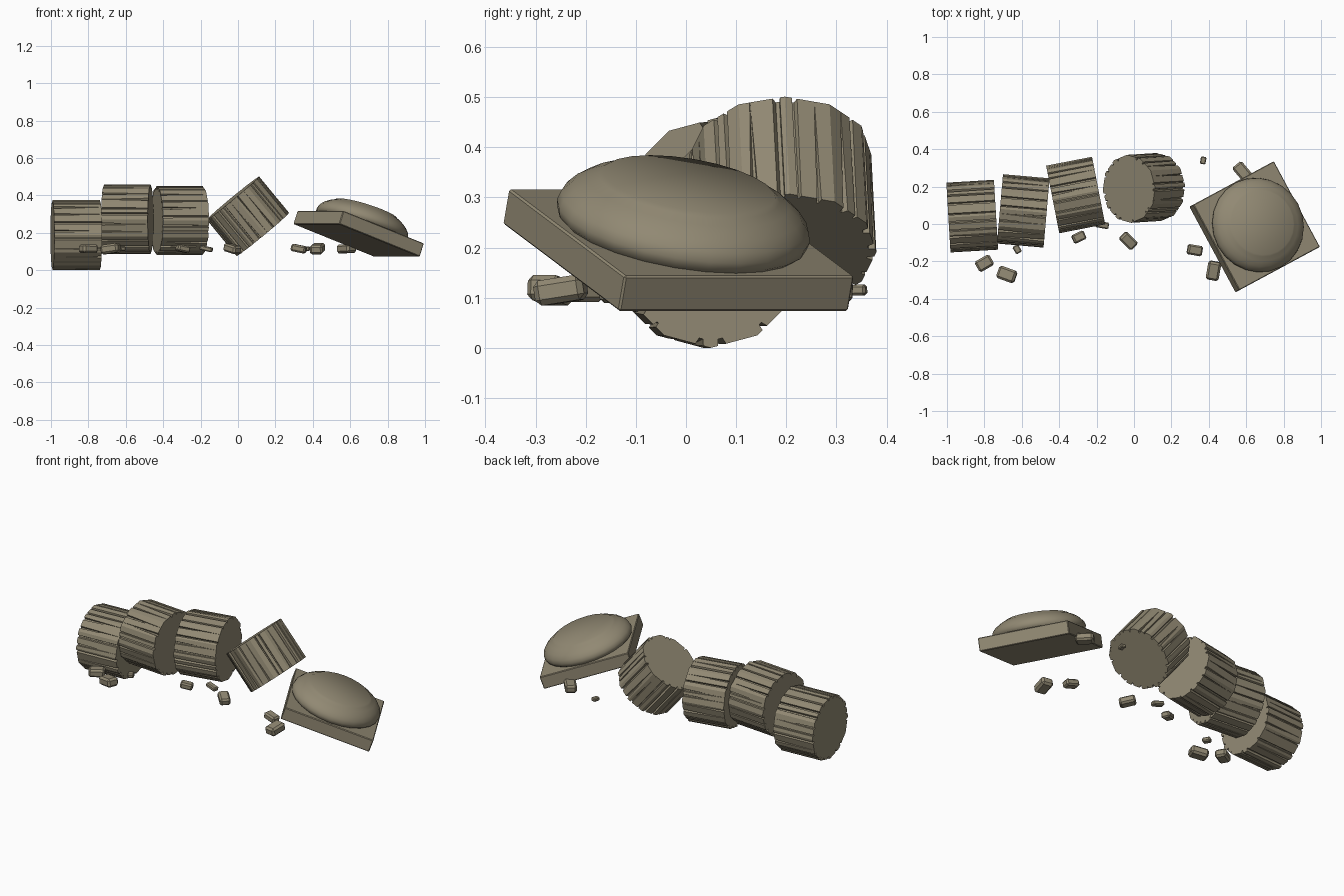
import bpy, bmesh, random
from math import radians, cos, sin, pi
from mathutils import Vector, Matrix

random.seed(7)
cube = bpy.data.objects.get("Cube")
if cube:
    bpy.data.objects.remove(cube, do_unlink=True)

# Weathered stone
STONE = (0.285, 0.25, 0.172, 1)
stone = bpy.data.materials.new("weathered stone")
stone.use_nodes = True
stone.diffuse_color = STONE
bsdf = stone.node_tree.nodes["Principled BSDF"]
bsdf.inputs["Base Color"].default_value = STONE
bsdf.inputs["Roughness"].default_value = 0.9


def finish(name, bm, matrix):
    bmesh.ops.recalc_face_normals(bm, faces=bm.faces[:])
    mesh = bpy.data.meshes.new(name)
    bm.to_mesh(mesh)
    bm.free()
    mesh.materials.append(stone)
    ob = bpy.data.objects.new(name, mesh)
    ob.matrix_world = matrix
    bpy.context.collection.objects.link(ob)
    return ob


def skin(bm, rings):
    """Join equal rings of points and cap both ends."""
    rows = [[bm.verts.new(p) for p in ring] for ring in rings]
    n = len(rows[0])
    for a, b in zip(rows, rows[1:]):
        for i in range(n):
            j = (i + 1) % n
            bm.faces.new((a[i], a[j], b[j], b[i]))
    bm.faces.new(rows[0][::-1])
    bm.faces.new(rows[-1])


def box(bm, size, bevel):
    bmesh.ops.create_cube(bm, size=1, matrix=Matrix.Diagonal((*size, 1)))
    bmesh.ops.bevel(bm, geom=bm.edges[:], offset=bevel, segments=1, affect='EDGES')


# Column drums: twelve flat sides cut by tapering grooves
def drum(name, centre, axis, radius, length, sides=12):
    ends = ([], [])
    corners = [Vector((radius * cos(2 * pi * i / sides),
                       radius * sin(2 * pi * i / sides), 0)) for i in range(sides)]
    for i, a in enumerate(corners):
        b = corners[(i + 1) % sides]
        inward = -(a + b).normalized()
        for ring in ends:
            ring.append(a)
        for base in (0.08, 0.55):
            mid = base + random.uniform(0.1, 0.3)
            width = random.uniform(0.04, 0.09)
            taper = random.choice(((1, 1), (1, 0.7), (1, 0.05), (0.05, 1)))
            for ring, k in zip(ends, taper):
                for side, depth in ((-1, 0), (-0.5, 0.013), (0.5, 0.013), (1, 0)):
                    p = a.lerp(b, mid + side * width * k)
                    ring.append(p + inward * depth * k)
    bm = bmesh.new()
    half = Vector((0, 0, length / 2))
    skin(bm, [[p - half for p in ends[0]], [p + half for p in ends[1]]])
    turn = Vector(axis).to_track_quat('Z', 'Y').to_matrix().to_4x4()
    finish(name, bm, Matrix.Translation(centre) @ turn)


def level(angle):
    return (cos(radians(angle)), sin(radians(angle)), 0)


drum("column_drum_outer", (-0.865, 0.042, 0.187), level(3.4), 0.187, 0.255)
drum("column_drum_second", (-0.592, 0.07, 0.272), level(-5), 0.186, 0.25)
drum("column_drum_third", (-0.312, 0.155, 0.266), level(11), 0.184, 0.25)
drum("column_drum_tilted", (0.053, 0.193, 0.288), (0.635, 0.04, -0.77), 0.182, 0.252)

# Fallen capital: square slab with a rounded cushion on it
tilt = (Matrix.Translation((0.645, -0.015, 0.195))
        @ Matrix.Rotation(radians(28.3), 4, 'Z') @ Matrix.Rotation(radians(19.6), 4, 'Y'))
bm = bmesh.new()
box(bm, (0.52, 0.52, 0.075), 0.004)
finish("capital_slab", bm, tilt)

profile = [(0.235, 0.03), (0.252, 0.045), (0.256, 0.062), (0.25, 0.082),
           (0.232, 0.103), (0.205, 0.122), (0.183, 0.132), (0.174, 0.139)]
bm = bmesh.new()
skin(bm, [[(r * cos(2 * pi * i / 24), r * sin(2 * pi * i / 24), z) for i in range(24)]
          for r, z in profile])
cushion = finish("capital_cushion", bm, tilt)
bpy.ops.object.select_all(action='DESELECT')
cushion.select_set(True)
bpy.context.view_layer.objects.active = cushion
bpy.ops.object.shade_smooth_by_angle(angle=radians(40))

# Rubble: x, y, turn, length, width
rubble = [(-0.8, -0.21, 30, 0.09, 0.065), (-0.68, -0.27, -20, 0.1, 0.07),
          (-0.625, -0.135, -60, 0.045, 0.035), (-0.295, -0.07, 25, 0.07, 0.05),
          (-0.17, -0.005, -10, 0.07, 0.035), (-0.03, -0.09, -45, 0.09, 0.06),
          (0.325, -0.14, -10, 0.08, 0.055), (0.425, -0.25, 80, 0.1, 0.07),
          (0.37, 0.34, 80, 0.04, 0.03), (0.58, 0.28, -50, 0.1, 0.065)]
for i, (x, y, turn, long, wide) in enumerate(rubble):
    bm = bmesh.new()
    box(bm, (long, wide, wide * 0.72), wide * 0.16)
    lean = Matrix.Rotation(radians(random.uniform(-15, 15)), 4, 'Y')
    finish(f"rubble_stone_{i + 1}", bm, Matrix.Translation((x, y, 0.115))
           @ Matrix.Rotation(radians(turn), 4, 'Z') @ lean)
